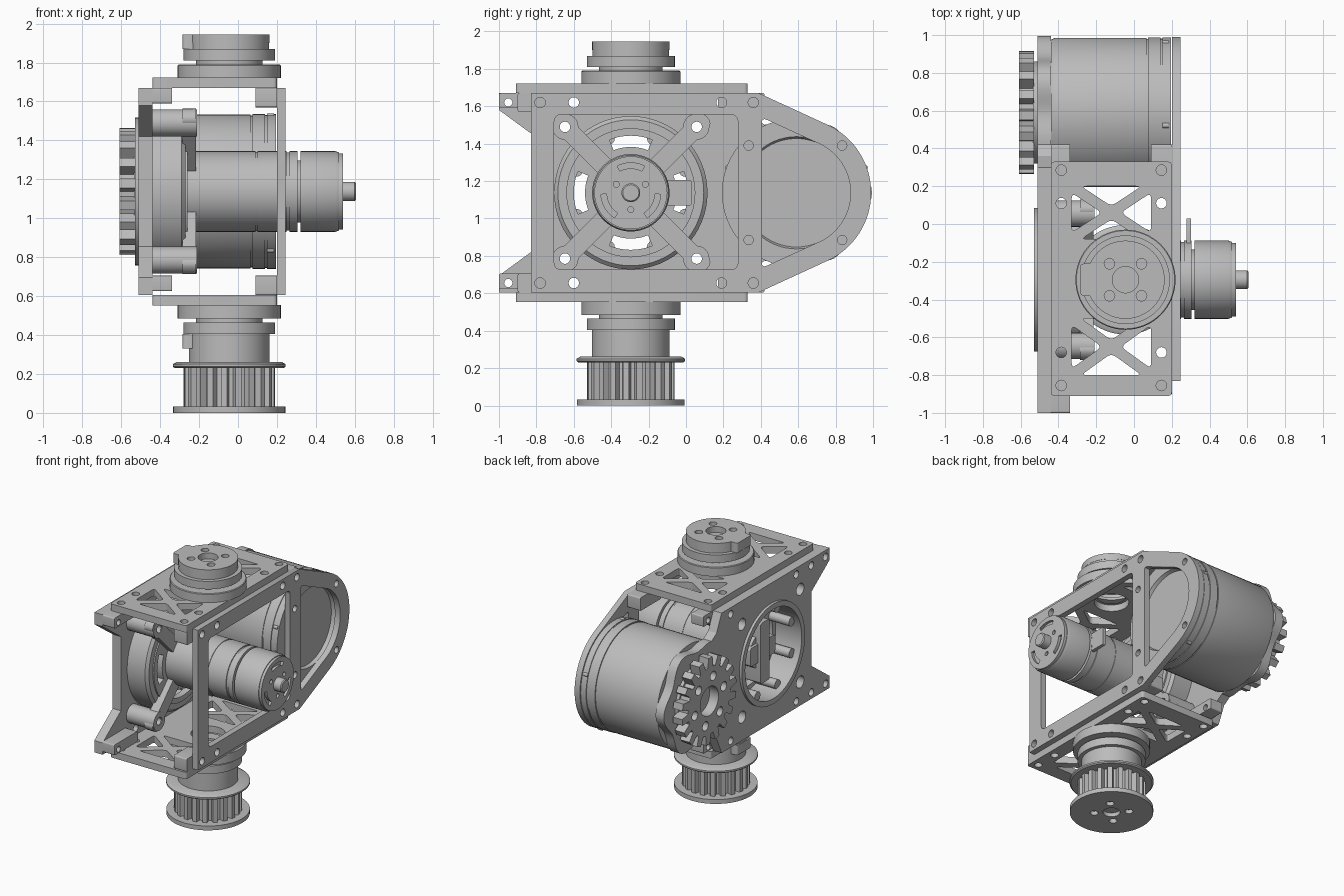
import bpy, bmesh
from math import sin, cos, pi, radians
from mathutils import Matrix, Vector

cube = bpy.data.objects.get("Cube")
if cube:
    bpy.data.objects.remove(cube, do_unlink=True)

grey = bpy.data.materials.new("machined grey")
grey.use_nodes = True
grey.diffuse_color = (0.5, 0.5, 0.5, 1)
grey.node_tree.nodes["Principled BSDF"].inputs["Base Color"].default_value = (0.5, 0.5, 0.5, 1)

MID = 1.1375            # height of the mirror plane and motor axes
FY, RY = -0.295, 0.59   # y of the front and rear motor axes
CX = -0.045             # x of the vertical axis
ALONG_X = Matrix(((0, 0, 1, 0), (1, 0, 0, 0), (0, 1, 0, 0), (0, 0, 0, 1)))
UP = Matrix.Identity(4)


def flip(z):
    return 2 * MID - z


def finish(name, mesh, bm):
    bmesh.ops.remove_doubles(bm, verts=bm.verts, dist=0.0002)
    bmesh.ops.recalc_face_normals(bm, faces=bm.faces)
    bm.to_mesh(mesh)
    bm.free()
    mesh.materials.clear()
    mesh.materials.append(grey)
    mesh.shade_smooth()
    mesh.set_sharp_from_angle(angle=radians(32))
    obj = bpy.data.objects.new(name, mesh)
    bpy.context.collection.objects.link(obj)
    return obj


def plate(name, loops, lo, hi, axis=ALONG_X):
    """Extrude an outline (first loop) with holes (other loops) along an axis."""
    curve = bpy.data.curves.new(name, "CURVE")
    curve.dimensions = "2D"
    curve.fill_mode = "BOTH"
    curve.extrude = (hi - lo) / 2
    for loop in loops:
        s = curve.splines.new("POLY")
        s.points.add(len(loop) - 1)
        for p, (u, v) in zip(s.points, loop):
            p.co = (u, v, 0, 1)
        s.use_cyclic_u = True
    tmp = bpy.data.objects.new("outline", curve)
    bpy.context.collection.objects.link(tmp)
    dg = bpy.context.evaluated_depsgraph_get()
    mesh = bpy.data.meshes.new_from_object(tmp.evaluated_get(dg))
    bpy.data.objects.remove(tmp, do_unlink=True)
    bm = bmesh.new()
    bm.from_mesh(mesh)
    bm.transform(axis @ Matrix.Translation((0, 0, (lo + hi) / 2)))
    return finish(name, mesh, bm)


def lathe(name, profile, center, axis=ALONG_X, steps=64):
    """Spin (position, radius) points about an axis."""
    bm = bmesh.new()
    vs = [bm.verts.new((center[0] + r, center[1], w)) for w, r in profile]
    es = [bm.edges.new(pair) for pair in zip(vs, vs[1:])]
    bmesh.ops.spin(bm, geom=vs + es, cent=(*center, 0), axis=(0, 0, 1),
                   angle=2 * pi, steps=steps)
    bm.transform(axis)
    return finish(name, bpy.data.meshes.new(name), bm)


def arc(c, r, a0, a1, n=24):
    steps = [radians(a0 + (a1 - a0) * i / n) for i in range(n + 1)]
    return [(c[0] + r * cos(a), c[1] + r * sin(a)) for a in steps]


def circle(c, r, n=24):
    return arc(c, r, 0, 360 - 360 / n, n - 1)


def ring_of(c, r, hole, count, start=45):
    return [circle(p, hole, 14) for p in (arc(c, r, start + 360 * i / count, 0, 1)[0]
                                        for i in range(count))]


def slot(c, r0, r1, a, half):
    return arc(c, r1, a - half, a + half, 10) + arc(c, r0, a + half, a - half, 10)


def rounded(points, r, n=4):
    out = []
    pts = [Vector(p) for p in points]
    for i, p in enumerate(pts):
        a, b = pts[i - 1] - p, pts[(i + 1) % len(pts)] - p
        a = p + a.normalized() * min(r, a.length * 0.45)
        b = p + b.normalized() * min(r, b.length * 0.45)
        for k in range(n + 1):
            t = k / n
            out.append(tuple(a * (1 - t) ** 2 + p * 2 * t * (1 - t) + b * t * t))
    return out


def rect(u0, u1, v0, v1, r=0.02):
    return rounded([(u0, v0), (u1, v0), (u1, v1), (u0, v1)], r)


def toothed(c, count, r_root, r_tip):
    out = []
    for i in range(count):
        for f, r in ((0, r_root), (0.3, r_root), (0.42, r_tip), (0.85, r_tip)):
            out += [arc(c, r, 360 * (i + f) / count, 0, 1)[0]]
    return out


front, rear, post = (FY, MID), (RY, MID), (CX, FY)

# Open side frame with a large window and a rounded rear window
low = [(-0.83, 0.605), (0.39, 0.605)]
outline = low + arc(rear, 0.4, -65.7, 65.7, 32) + [(y, flip(z)) for y, z in reversed(low)]
window = [(0.405, flip(1.54)), (0.64, flip(1.43))] + arc(rear, 0.29, -70, 70) \
    + [(0.64, 1.43), (0.405, 1.54)]
window = rounded([window[0]] + window[2:-2] + [window[-1]], 0.03)
rail_holes = [circle((y, z), 0.028, 16) for y in (-0.78, -0.6, 0.19, 0.36) for z in (1.62, flip(1.62))]
rear_holes = [circle((y, z), 0.025, 16) for y in (0.335, 0.835) for z in (1.39, flip(1.39))]
plate("open_side_frame", [outline, rect(-0.705, 0.278, 0.727, 1.555, 0.04), window]
      + rail_holes + rear_holes, 0.2, 0.245)

# Solid side plate with forward horns and a lobed rear end
top_edge = [(-0.78, 1.42), (-0.85, 1.47), (-1.0, 1.58), (-1.0, 1.67), (0.3, 1.67), (0.36, 1.54)]
lobes = []
for i in range(49):
    a = 115 - 230 * i / 48
    lobes += arc(rear, 0.375 + 0.03 * cos(radians(6 * a)), a, 0, 1)[:1]
outline = top_edge + lobes + [(y, flip(z)) for y, z in reversed(top_edge)]
corners = [(y, z) for y in (-0.645, 0.055) for z in (1.49, flip(1.49))]
horn_holes = [circle((y, z), 0.028, 16) for y in (-0.95, -0.78, -0.6, 0.19) for z in (1.62, flip(1.62))]
plate("solid_side_plate", [outline, circle(front, 0.345, 48)] + horn_holes
      + [circle(c, 0.045) for c in corners], -0.51, -0.44)

# Upper and lower truss plates
cuts = []
for cy, h in ((0.06, 0.14), (-0.65, 0.15)):
    cx, w, g = -0.12, 0.21, 0.035
    for s in (-1, 1):
        cuts.append(rounded([(cx, cy + s * g), (cx + w - 0.05, cy + s * h), (cx - w + 0.05, cy + s * h)], 0.03))
        cuts.append(rounded([(cx + s * 0.05, cy), (cx + s * w, cy - h + g), (cx + s * w, cy + h - g)], 0.03))
holes = [circle((x, y), 0.028, 16) for x in (-0.385, 0.145) for y in (0.285, 0.11, -0.68, -0.855)]
for name, lo in (("upper_truss_plate", 1.67), ("lower_truss_plate", flip(1.722))):
    plate(name, [rect(-0.44, 0.2, -0.91, 0.33), circle(post, 0.12)] + cuts + holes, lo, lo + 0.052, UP)

# Corner blocks joining the plates
for z0, z1 in ((1.57, 1.67), (flip(1.67), flip(1.57))):
    zc = (z0 + z1) / 2
    for y0, y1 in ((-0.9, -0.72), (0.17, 0.42)):
        plate("frame_corner_block", [rect(y0, y1, z0, z1, 0.01)], 0.09, 0.2)
    outer = 1.62 if zc > MID else flip(1.62)
    for y0, y1, hy in ((-1.0, -0.72, -0.95), (0.17, 0.42, 0.36)):
        plate("horn_block", [rect(y0, y1, outer - 0.03, outer + 0.05, 0.01),
                             circle((hy, outer), 0.022, 16)], -0.44, -0.34)

# Front gearbox housing: ring, slotted disc, lugs and cross bracket
lathe("housing_ring", [(-0.53, 0.34), (-0.53, 0.38), (-0.44, 0.38), (-0.44, 0.41),
                       (-0.29, 0.41), (-0.27, 0.39), (-0.27, 0.34), (-0.53, 0.34)], front)
plate("housing_disc", [circle(front, 0.345, 48)]
      + [slot(front, 0.245, 0.305, a, 22) for a in (0, 90, 180, 270)], -0.31, -0.26)
for lug in ring_of(front, 0.315, 0.035, 8, 22.5):
    plate("housing_lug", [lug], -0.48, -0.3)
lathe("gearbox_hub", [(-0.42, 0), (-0.42, 0.13), (-0.3, 0.13)], front)
plate("coupling_bar", [rect(FY - 0.055, FY + 0.055, MID - 0.23, MID + 0.23)], -0.46, -0.31)
plate("coupling_cross_bar", [rect(FY - 0.15, FY + 0.15, MID - 0.07, MID + 0.07)], -0.44, -0.31)
for turn in (45, 135):
    d, n = (Vector((cos(radians(turn + k)), sin(radians(turn + k)))) for k in (0, 90))
    c = Vector(front)
    bar = rounded([c + d * (su * 0.575) + n * (sv * 0.05)
                   for su, sv in ((-1, -1), (1, -1), (1, 1), (-1, 1))], 0.05)
    plate("cross_bracket_arm", [bar] + [circle(c + d * (s * 0.498), 0.028) for s in (-1, 1)], -0.285, -0.215)
for c in corners:
    plate("bracket_post", [circle(c, 0.07), circle(c, 0.03)], -0.44, -0.21)

# Front motor with its cap, connector tab and shaft
lathe("front_motor_body", [(-0.285, 0), (-0.285, 0.207), (0.09, 0.207), (0.09, 0.203), (0.1, 0.203), (0.1, 0.207),
                           (0.25, 0.207), (0.25, 0.2), (0.265, 0.2), (0.265, 0.207), (0.305, 0.207),
                           (0.305, 0.16), (0.32, 0.16), (0.32, 0.207), (0.5, 0.207), (0.52, 0.2),
                           (0.52, 0)], front)
plate("front_motor_cap", [circle(front, 0.195, 48)] + [slot(front, 0.13, 0.16, a, 27) for a in (90, 210, 330)]
      + ring_of(front, 0.09, 0.016, 3, 30), 0.52, 0.54)
lathe("front_motor_shaft", [(0.5, 0), (0.5, 0.05), (0.598, 0.05), (0.605, 0.043), (0.605, 0)], front)
plate("front_connector_tab", [rect(FY + 0.15, 0.03, 1.07, 1.205, 0.01)], 0.278, 0.303)

# Rear motor with grooves, collar and drive gear
lathe("rear_motor_body", [(-0.44, 0), (-0.44, 0.385), (-0.42, 0.395), (0.065, 0.395), (0.065, 0.39), (0.075, 0.39),
                          (0.075, 0.398), (0.14, 0.398), (0.14, 0.392), (0.15, 0.392), (0.15, 0.398),
                          (0.195, 0.398), (0.195, 0.3), (0.17, 0.29), (0.17, 0)], rear)
for a in (20, 100, 160, 230, 300):
    c = arc(rear, 0.392, a, 0, 1)[0]
    plate("rear_motor_clip", [circle(c, 0.014, 12)], 0.15, 0.185)
lathe("gear_collar", [(-0.535, 0), (-0.535, 0.27), (-0.5, 0.27)], rear)
plate("drive_gear", [toothed(rear, 18, 0.255, 0.327), circle(rear, 0.11)]
      + ring_of(rear, 0.18, 0.035, 6), -0.61, -0.53)

# Upper pivot: stepped rings, drilled cap and connector tab
pattern = ring_of(post, 0.12, 0.028, 4)
lathe("upper_pivot", [(1.72, 0.1), (1.72, 0.265), (1.785, 0.265), (1.79, 0.26), (1.79, 0.17), (1.81, 0.17),
                      (1.81, 0.235), (1.87, 0.235), (1.87, 0.205), (1.9, 0.205), (1.9, 0)], post, UP)
plate("upper_pivot_cap", [circle(post, 0.207, 48), circle(post, 0.07)] + pattern, 1.9, 1.945, UP)
plate("upper_connector_tab", [rect(-0.285, -0.215, FY - 0.085, FY + 0.085)], 1.87, 1.945, UP)

# Lower pivot and toothed belt pulley
lathe("lower_pivot", [(0.24, 0), (0.24, 0.207), (0.405, 0.207), (0.405, 0.235), (0.465, 0.235), (0.465, 0.17),
                      (0.485, 0.17), (0.485, 0.265), (0.555, 0.265), (0.555, 0.1)], post, UP)
plate("lower_connector_tab", [rect(-0.285, -0.215, FY - 0.085, FY + 0.085)], 0.33, 0.405, UP)
plate("pulley_teeth", [toothed(post, 20, 0.2, 0.235)], 0.03, 0.235, UP)
plate("pulley_lower_flange", [circle(post, 0.288, 64), circle(post, 0.06)] + pattern, 0, 0.033, UP)
lathe("pulley_upper_flange", [(0.23, 0.1), (0.23, 0.28), (0.238, 0.29), (0.25, 0.29), (0.262, 0.27),
                              (0.262, 0.1)], post, UP)
